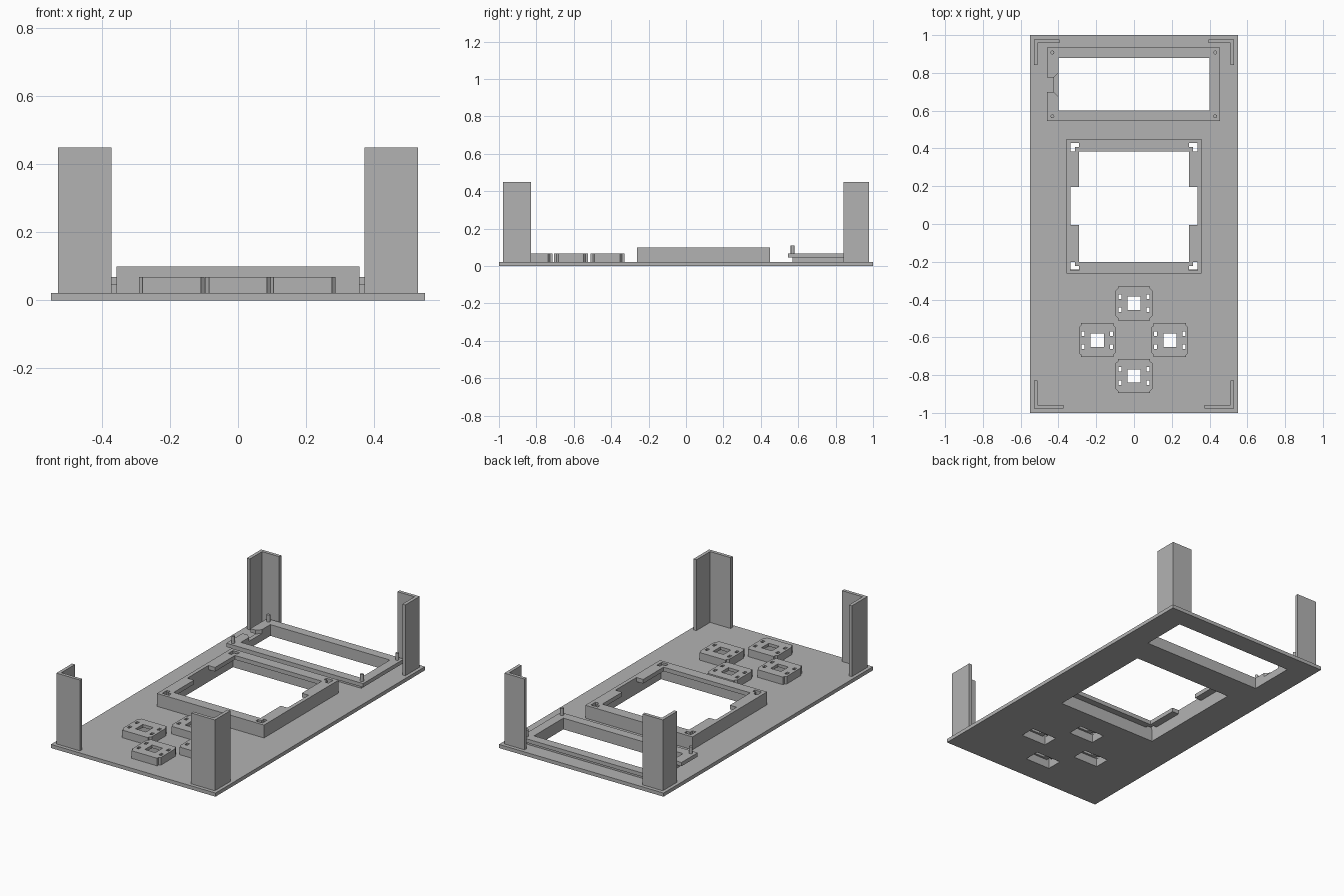
import bpy, bmesh

cube = bpy.data.objects.get("Cube")
if cube:
    bpy.data.objects.remove(cube, do_unlink=True)

grey = bpy.data.materials.new("light grey plastic")
grey.use_nodes = True
COLOUR = (0.45, 0.45, 0.45, 1)
grey.diffuse_color = COLOUR
grey.node_tree.nodes["Principled BSDF"].inputs["Base Color"].default_value = COLOUR


def rect(x0, y0, x1, y1):
    return [(x0, y0), (x1, y0), (x1, y1), (x0, y1)]


def box_at(x, y, a, b):
    return rect(x - a, y - b, x + a, y + b)


def slab(name, outlines, z0, z1):
    """Extrude a flat outline (first loop) with holes (other loops)."""
    curve = bpy.data.curves.new(name, "CURVE")
    curve.dimensions = "2D"
    curve.fill_mode = "BOTH"
    curve.extrude = (z1 - z0) / 2
    for loop in outlines:
        spline = curve.splines.new("POLY")
        spline.points.add(len(loop) - 1)
        for p, (x, y) in zip(spline.points, loop):
            p.co = (x, y, 0, 1)
        spline.use_cyclic_u = True
    temp = bpy.data.objects.new(name + "_outline", curve)
    bpy.context.collection.objects.link(temp)
    graph = bpy.context.evaluated_depsgraph_get()
    mesh = bpy.data.meshes.new_from_object(temp.evaluated_get(graph))
    bpy.data.objects.remove(temp, do_unlink=True)
    # Weld the walls to the caps and lift into place
    bm = bmesh.new()
    bm.from_mesh(mesh)
    bmesh.ops.remove_doubles(bm, verts=bm.verts, dist=1e-5)
    bmesh.ops.recalc_face_normals(bm, faces=bm.faces)
    bmesh.ops.translate(bm, verts=bm.verts, vec=(0, 0, (z0 + z1) / 2))
    for f in bm.faces:
        f.smooth = False
    bm.to_mesh(mesh)
    bm.free()
    mesh.name = name
    mesh.materials.clear()
    mesh.materials.append(grey)
    obj = bpy.data.objects.new(name, mesh)
    bpy.context.collection.objects.link(obj)
    return obj


BASE, PAD, TOP, POST = 0.022, 0.068, 0.10, 0.45
buttons = {"back": (0, -0.42), "left": (0.19, -0.615),
           "right": (-0.195, -0.615), "front": (0, -0.805)}
window = rect(-0.40, 0.60, 0.40, 0.88)
bay = rect(-0.335, -0.24, 0.335, 0.43)
pockets = {k: box_at(x, y, 0.084, 0.048) for k, (x, y) in buttons.items()}

# Base plate with all its openings
slab("base_plate", [rect(-0.55, -1, 0.55, 1), window, bay, *pockets.values()], 0, BASE)

# Display mount: narrow support below, wider notched frame above, four pegs
slab("display_support", [rect(-0.425, 0.57, 0.425, 0.91), window], BASE, 0.045)
slab("display_frame", [[
    (-0.46, 0.775), (-0.46, 0.935), (0.455, 0.935), (0.455, 0.545),
    (-0.46, 0.545), (-0.46, 0.70), (-0.425, 0.70), (-0.40, 0.675),
    (-0.40, 0.60), (0.40, 0.60), (0.40, 0.88), (-0.40, 0.88),
    (-0.40, 0.80), (-0.425, 0.775)]], 0.045, PAD)
for x in (-0.432, 0.43):
    for y in (0.57, 0.908):
        bpy.ops.mesh.primitive_cylinder_add(vertices=20, radius=0.01, depth=0.11 - PAD,
                                            location=(x, y, (0.11 + PAD) / 2))
        peg = bpy.context.object
        peg.name = "display_peg"
        peg.data.materials.append(grey)
        bpy.ops.object.shade_smooth_by_angle()

# Square bay: tall wall with a thin inward lip on top
outer = rect(-0.358, -0.263, 0.358, 0.45)
slab("bay_wall", [outer, bay], BASE, 0.075)
opening = [(-0.29, -0.20), (0.29, -0.20), (0.29, -0.005), (0.335, -0.005),
           (0.335, 0.195), (0.29, 0.195), (0.29, 0.385), (-0.29, 0.385),
           (-0.29, 0.195), (-0.335, 0.195), (-0.335, -0.005), (-0.29, -0.005)]
corner_slots = []
for sx in (-1, 1):
    for y_in, sy in ((0.385, 1), (-0.20, -1)):
        ell = [(0, 0.045), (0.045, 0.045), (0.045, 0), (0.023, 0), (0.023, 0.023), (0, 0.023)]
        corner_slots.append([(sx * (0.29 + u), y_in + sy * v) for u, v in ell])
slab("bay_lip", [outer, opening, *corner_slots], 0.075, TOP)

# Button pads: hollow underneath, slotted on top
quarter = [(0.097, 0.068), (0.086, 0.078), (0.086, 0.09)]
for key, (x, y) in buttons.items():
    loop = []
    for sx, sy, order in ((1, 1, 1), (-1, 1, -1), (-1, -1, 1), (1, -1, -1)):
        loop += [(x + sx * u, y + sy * v) for u, v in quarter[::order]]
    slots = [box_at(x + sx * 0.075, y + sy * 0.035, 0.008, 0.012)
             for sx in (-1, 1) for sy in (-1, 1)]
    slab(key + "_button_pad_wall", [loop, pockets[key]], BASE, 0.05)
    slab(key + "_button_pad_top", [loop, box_at(x, y, 0.035, 0.035), *slots], 0.05, PAD)

# L-shaped corner posts
T = 0.02
for side, sx in (("left", 1), ("right", -1)):
    for end, sy, w, d in (("front", -1, 0.158, 0.15), ("back", 1, 0.135, 0.137)):
        ell = [(0, 0), (w, 0), (w, T), (T, T), (T, d), (0, d)]
        slab(f"{end}_{side}_post",
             [[(sx * (0.53 - u), sy * (0.978 - v)) for u, v in ell]], BASE, POST)
